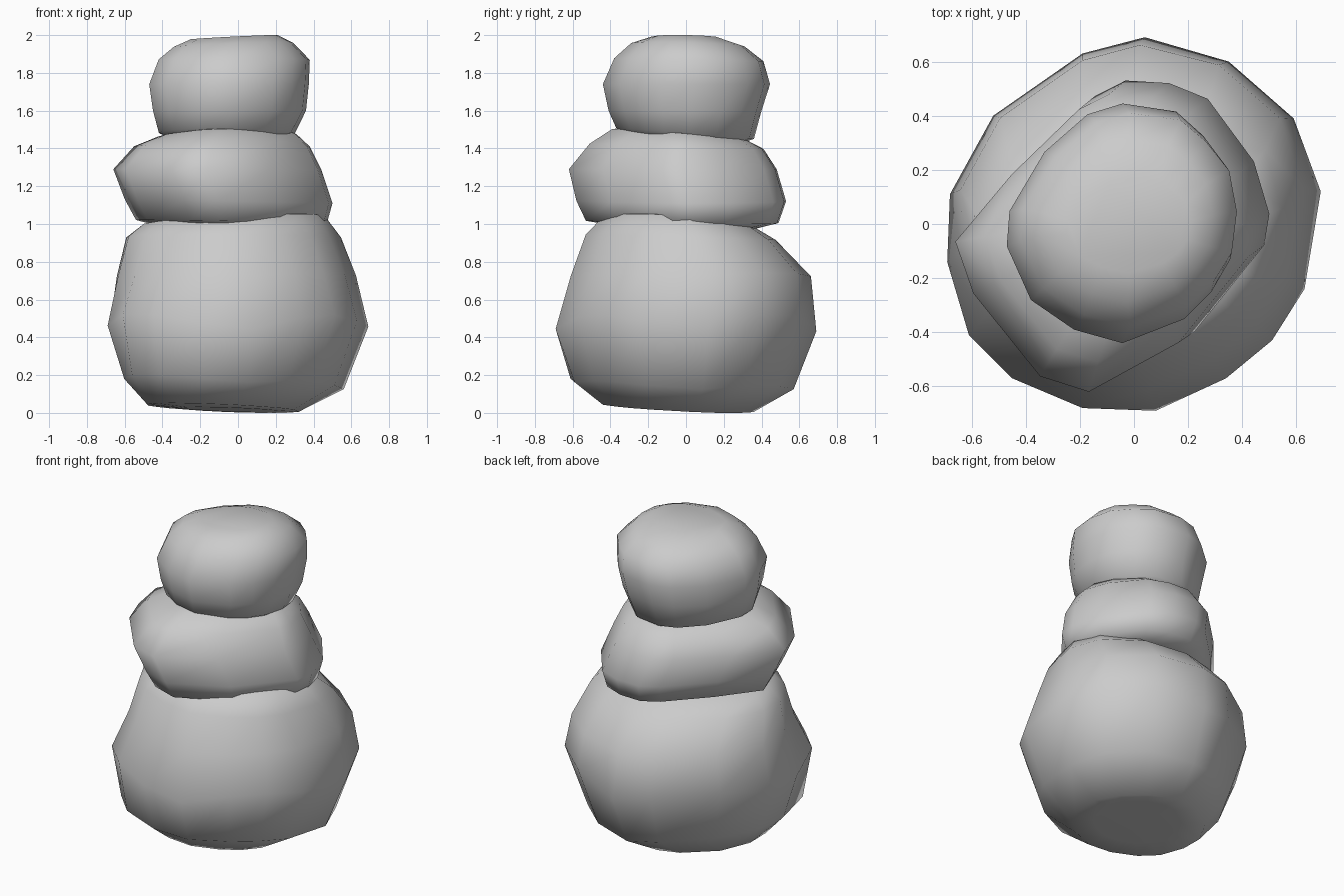
import bpy, bmesh


def boulder(name, outline, rings):
    """Loft a plan outline through rings (z, xmin, xmax, ymin, ymax, tilt_x, tilt_y,
    and optionally: corner lift, front-left corner bulge, back-right corner bulge)."""
    xs, ys = [p[0] for p in outline], [p[1] for p in outline]
    x0, x1, y0, y1 = min(xs), max(xs), min(ys), max(ys)
    bm = bmesh.new()
    loops = []
    for z, a, b, c, d, tx, ty, *extra in rings:
        lift, front_left, back_right = extra or (0, 0, 0)
        loop = []
        for px, py in outline:
            x = a + (px - x0) / (x1 - x0) * (b - a)
            y = c + (py - y0) / (y1 - y0) * (d - c)
            corner = min(1, 4.2 * abs(px * py) / (x1 - x0) / (y1 - y0) * 2)
            h = z + tx * x + ty * y + lift * corner
            s = 1
            if px * py > 0:
                s += corner * (front_left if px < 0 else back_right)
            loop.append(bm.verts.new((x * s, y * s, max(0, min(2, h)))))
        loops.append(loop)
    n = len(outline)
    for lo, hi in zip(loops, loops[1:]):
        for i in range(n):
            j = (i + 1) % n
            bm.faces.new((lo[i], lo[j], hi[j], hi[i]))
    bm.faces.new(loops[0][::-1])
    bm.faces.new(loops[-1])
    bmesh.ops.recalc_face_normals(bm, faces=bm.faces)
    for f in bm.faces:
        f.smooth = True
    mesh = bpy.data.meshes.new(name)
    bm.to_mesh(mesh)
    bm.free()
    ob = bpy.data.objects.new(name, mesh)
    bpy.context.collection.objects.link(ob)
    return ob


# Large bottom stone
boulder("bottom_stone",
        [(.69, .12), (.59, .39), (.35, .60), (.04, .69), (-.19, .63), (-.52, .40), (-.68, .11),
         (-.69, -.14), (-.61, -.41), (-.45, -.57), (-.19, -.68), (.08, -.69), (.34, -.57),
         (.51, -.43), (.63, -.24)],
        [(.015, -.30, .22, -.28, .25, -.03, -.04),
         (.02, -.48, .33, -.44, .36, -.04, -.05, 0, 0, -.08),
         (.14, -.58, .56, -.59, .57, -.04, -.03, .03, .09, 0),
         (.42, -.69, .69, -.69, .69, 0, 0, .10, 0, 0),
         (.72, -.65, .62, -.61, .66, 0, 0, .02, -.06, .02),
         (.93, -.60, .53, -.53, .47, 0, -.03, 0, -.08, .08),
         (1.02, -.51, .45, -.43, .33, .05, -.06, 0, -.06, .06),
         (1.05, -.30, .28, -.25, .20, .05, -.05)])

# Flattened middle stone
boulder("middle_stone",
        [(.50, .02), (.44, .22), (.26, .46), (.11, .52), (-.06, .53), (-.18, .47), (-.44, .22),
         (-.66, -.04), (-.59, -.24), (-.33, -.56), (-.14, -.62), (.21, -.43), (.48, -.10)],
        [(.98, -.38, .36, -.36, .36, 0, -.02),
         (1.01, -.54, .47, -.53, .49, -.02, -.01),
         (1.12, -.60, .50, -.58, .53, -.02, 0),
         (1.29, -.66, .44, -.62, .48, 0, 0),
         (1.41, -.55, .38, -.51, .41, 0, -.03),
         (1.47, -.42, .31, -.39, .33, .02, -.09),
         (1.50, -.25, .18, -.22, .18, .01, -.07)])

# Small top stone
boulder("top_stone",
        [(.38, .04), (.35, .21), (.26, .33), (.16, .42), (-.04, .45), (-.17, .41), (-.33, .27),
         (-.46, .05), (-.47, -.08), (-.38, -.28), (-.22, -.39), (-.04, -.44), (.19, -.35),
         (.29, -.25), (.36, -.13)],
        [(1.43, -.30, .22, -.28, .27, 0, -.05),
         (1.48, -.42, .30, -.37, .36, 0, -.08),
         (1.60, -.45, .36, -.41, .40, 0, 0),
         (1.74, -.47, .375, -.44, .445, 0, 0),
         (1.87, -.42, .38, -.38, .41, 0, -.02),
         (1.95, -.34, .29, -.29, .31, .04, -.03),
         (1.99, -.25, .21, -.18, .17, .05, -.02)])
